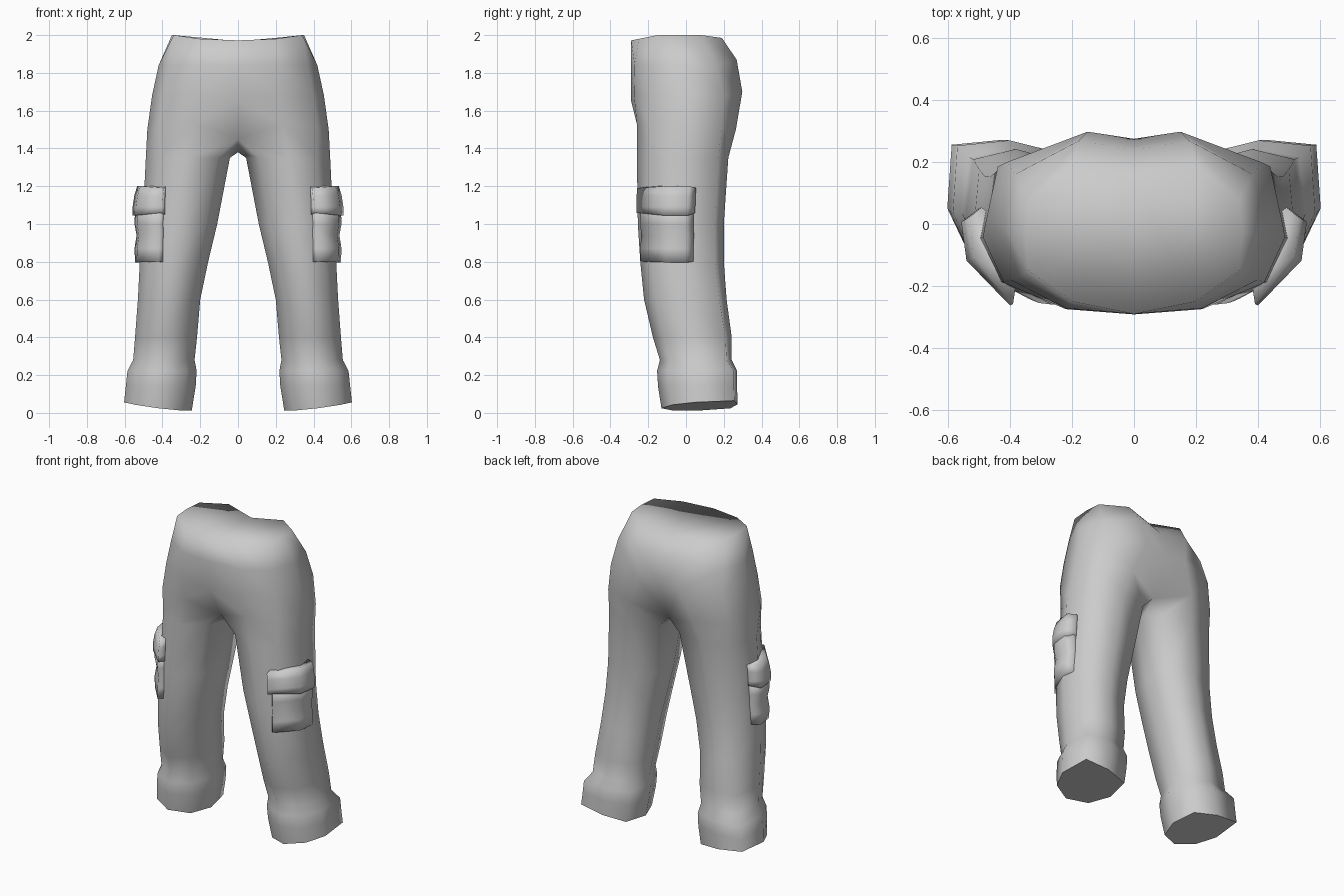
import bpy
import bmesh

cube = bpy.data.objects.get("Cube")
if cube:
    bpy.data.objects.remove(cube, do_unlink=True)

cloth = bpy.data.materials.new("grey cloth")
cloth.use_nodes = True
cloth.diffuse_color = (0.6, 0.6, 0.6, 1)
bsdf = cloth.node_tree.nodes["Principled BSDF"]
bsdf.inputs["Base Color"].default_value = (0.6, 0.6, 0.6, 1)
bsdf.inputs["Roughness"].default_value = 0.8


def add_ring(bm, points):
    return [bm.verts.new(p) for p in points]


def bridge(bm, upper, lower, closed=True):
    """Join two rings of equal length with quads."""
    n = len(upper)
    for i in range(n if closed else n - 1):
        j = (i + 1) % n
        bm.faces.new((upper[i], lower[i], lower[j], upper[j]))


def finish(bm, name):
    """Shade the half smooth and mirror it to the other side."""
    for face in bm.faces:
        face.smooth = True
    mesh = bpy.data.meshes.new(name)
    bm.to_mesh(mesh)
    bm.free()
    mesh.materials.append(cloth)
    obj = bpy.data.objects.new(name, mesh)
    bpy.context.collection.objects.link(obj)
    mirror = obj.modifiers.new("mirror", "MIRROR")
    mirror.use_clip = True


def leg_ring(z, x_in, x_out, y_front, y_back, corner=0.79, tilt=0.0):
    """Eight-sided ring, from inner front round the outside to inner."""
    cx, cy = (x_in + x_out) / 2, (y_front + y_back) / 2
    rx, ry = (x_out - x_in) / 2, (y_back - y_front) / 2
    shape = [(-.7, -.7), (0, -1), (.68, -.7), (1, -0.1),
             (corner, corner), (0, 1), (-.84, .82), (-1, 0)]
    ring = []
    for u, v in shape:
        x, y = cx + u * rx, cy + v * ry
        ring.append((x, y, z + tilt * (x - x_in + 0.4 * y)))
    return ring


# Hips: half rings from centre front to centre back
hips = [
    [(0, -.29, 1.972), (.2, -.25, 1.98), (.34, -.15, 2), (.35, -.03, 2),
     (.34, .08, 2), (.2, .19, 1.985), (0, .14, 1.968)],
    [(0, -.292, 1.84), (.22, -.272, 1.84), (.37, -.17, 1.84), (.42, -.01, 1.84),
     (.385, .16, 1.84), (.18, .268, 1.87), (0, .24, 1.86)],
    [(0, -.29, 1.65), (.22, -.275, 1.68), (.4, -.18, 1.68), (.455, .01, 1.68),
     (.41, .2, 1.68), (.15, .298, 1.7), (0, .275, 1.7)],
    [(0, -.18, 1.45), (.23, -.26, 1.53), (.42, -.19, 1.52), (.48, 0, 1.5),
     (.44, .185, 1.5), (.23, .264, 1.5), (0, .18, 1.43)],
]
# Legs, then the bulging cuffs and their slanted hem
legs = [
    leg_ring(1.35, .043, .488, -.26, .224),
    leg_ring(1.0, .11, .505, -.255, .2),
    leg_ring(.8, .158, .52, -.242, .2),
    leg_ring(.6, .2, .53, -.222, .215, .82),
    leg_ring(.4, .217, .545, -.175, .242, .84),
    leg_ring(.28, .23, .555, -.138, .242, .86),
    leg_ring(.223, .219, .585, -.153, .27, .92),
    leg_ring(.14, .224, .594, -.148, .271, .92),
    leg_ring(.009, .245, .603, -.13, .272, .92, tilt=.125),
]
bm = bmesh.new()
rings = [add_ring(bm, r) for r in hips]
bm.faces.new(rings[0])
for upper, lower in zip(rings, rings[1:]):
    bridge(bm, upper, lower, closed=False)
crotch = bm.verts.new((0, 0, 1.38))
previous = rings[-1] + [crotch]
for row in legs:
    ring = add_ring(bm, row)
    bridge(bm, previous, ring)
    previous = ring
hem = bm.faces.new(previous[::-1])
for edge in hem.edges:
    edge.smooth = False
finish(bm, "trousers")


# Cargo pockets: wrapped outline, stacked in height with varying bulge
def pocket(name, outer, inner, layers):
    """Layers hold height, bulge of the middle and droop at the ends."""
    bm = bmesh.new()
    rings = []
    for z, bulge, droop in layers:
        points = []
        for k, (x, y) in enumerate(outer):
            middle = k in (1, 2)
            push = bulge if middle else bulge * 0.4
            points.append((x + push, y - push * 0.5, z if middle else z + droop))
        rings.append(add_ring(bm, points + [(x, y, z) for x, y in inner]))
    for upper, lower in zip(rings, rings[1:]):
        bridge(bm, upper, lower)
    bm.faces.new(rings[0])
    bm.faces.new(rings[-1][::-1])
    finish(bm, name)


inner = [(.46, .03), (.38, -.19)]
pocket("pocket_bodies",
       [(.42, -.24), (.532, -.108), (.545, 0), (.505, .04)], inner,
       [(1.08, 0, 0), (1.0, .003, 0), (.94, -.008, 0), (.87, .003, 0),
        (.797, 0, .005)])
pocket("pocket_flaps",
       [(.398, -.262), (.535, -.115), (.552, .01), (.5, .05)], inner,
       [(1.2, -.018, -.01), (1.15, -.003, 0), (1.09, .006, 0), (1.045, .006, .015)])
